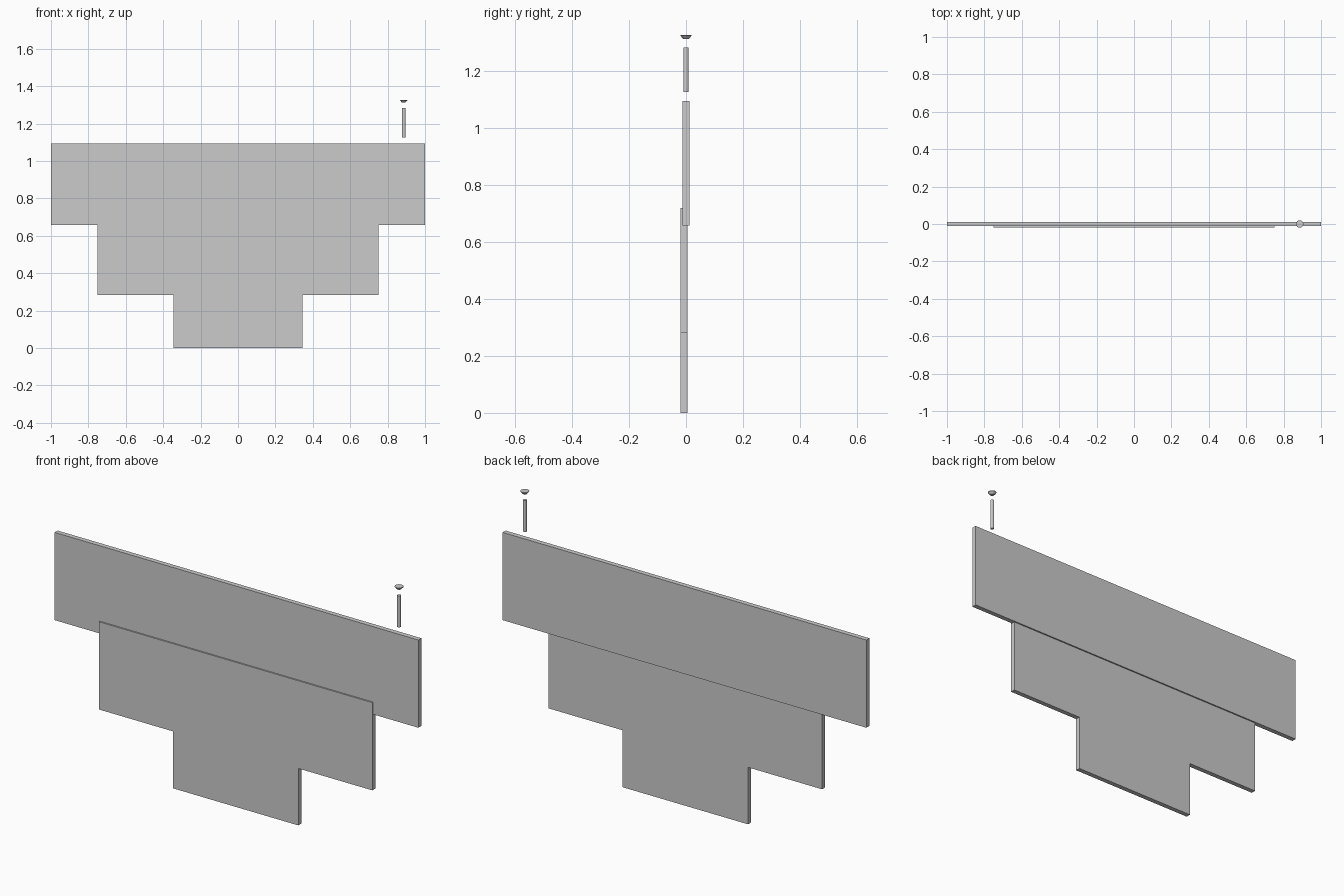
import bpy
import bmesh
import math

if "Cube" in bpy.data.objects:
    bpy.data.objects.remove(bpy.data.objects["Cube"])


def plate(name, profile, y0, y1):
    """Extrude an XZ outline from y0 to y1."""
    bm = bmesh.new()
    face = bm.faces.new([bm.verts.new((x, y0, z)) for x, z in profile])
    ext = bmesh.ops.extrude_face_region(bm, geom=[face])
    for v in ext["geom"]:
        if isinstance(v, bmesh.types.BMVert):
            v.co.y = y1
    bmesh.ops.recalc_face_normals(bm, faces=bm.faces)
    return finish(name, bm)


def lathe(name, rings, x, sides):
    """Stack capped rings of (radius, z) around a vertical axis."""
    bm = bmesh.new()
    loops = []
    for r, z in rings:
        angles = [2 * math.pi * i / sides for i in range(sides)]
        loops.append([bm.verts.new((x + r * math.cos(a), r * math.sin(a), z)) for a in angles])
    for lo, hi in zip(loops, loops[1:]):
        for i in range(sides):
            j = (i + 1) % sides
            bm.faces.new((lo[i], lo[j], hi[j], hi[i]))
    bm.faces.new(loops[0][::-1])
    bm.faces.new(loops[-1])
    return finish(name, bm)


def finish(name, bm):
    mesh = bpy.data.meshes.new(name)
    bm.to_mesh(mesh)
    bm.free()
    obj = bpy.data.objects.new(name, mesh)
    bpy.context.collection.objects.link(obj)
    return obj


# Wide upper board
plate("upper_board", [(-1, 0.658), (1, 0.658), (1, 1.094), (-1, 1.094)], -0.012, 0.012)

# T-shaped lower board, set slightly forward and overlapping the upper one
half = [(0.345, 0), (0.345, 0.283), (0.752, 0.283), (0.752, 0.719)]
plate("lower_board", half + [(-x, z) for x, z in reversed(half)], -0.019, 0.005)

# Exploded screw above the right end: shank and countersunk head
lathe("screw_shank", [(0.009, 1.126), (0.009, 1.282)], 0.886, 16)
lathe("screw_head", [(0.010, 1.313), (0.020, 1.324), (0.020, 1.327)], 0.886, 16)
